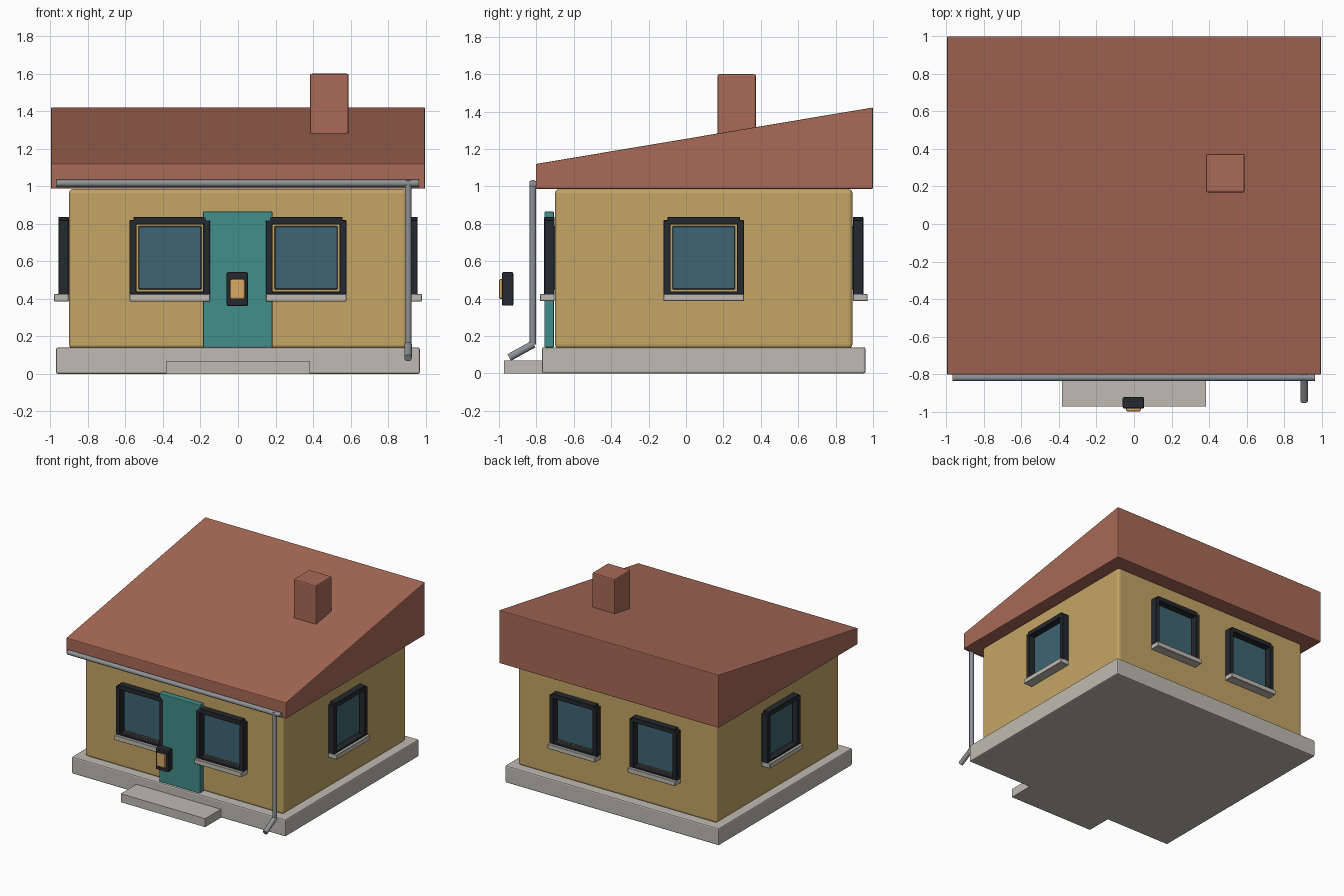
import bpy, bmesh
from math import pi
from mathutils import Vector, Matrix

if "Cube" in bpy.data.objects:
    bpy.data.objects.remove(bpy.data.objects["Cube"])


def material(name, hexcode):
    srgb = [int(hexcode[i:i + 2], 16) / 255 for i in (0, 2, 4)]
    m = bpy.data.materials.new(name)
    m.diffuse_color = [((c + 0.055) / 1.055) ** 2.4 for c in srgb] + [1]
    m.use_nodes = True
    m.node_tree.nodes["Principled BSDF"].inputs["Base Color"].default_value = m.diffuse_color
    return m


TILE = material("terracotta", "A86A57")
BRICK = material("chimney_brick", "A86A57")
PLASTER = material("plaster", "C4A565")
STONE = material("stone", "BFBBB2")
TEAL = material("door_teal", "418E8A")
GLASS = material("glass", "3E6573")
DARK = material("dark_frame", "25292E")
METAL = material("metal", "8E9194")
GLOW = material("lamp_glow", "D8A866")


def finish(name, bm, mat, bevel=0.0, segments=2, matrix=None):
    bmesh.ops.recalc_face_normals(bm, faces=bm.faces)
    mesh = bpy.data.meshes.new(name)
    bm.to_mesh(mesh)
    bm.free()
    ob = bpy.data.objects.new(name, mesh)
    bpy.context.collection.objects.link(ob)
    mesh.materials.append(mat)
    if matrix:
        ob.matrix_world = matrix
    if bevel:
        b = ob.modifiers.new("bevel", 'BEVEL')
        b.width, b.segments, b.limit_method = bevel, segments, 'ANGLE'
    return ob


def box(name, x, y, z, mat, bevel=0.0, segments=2, matrix=None):
    """Box from (min, max) ranges."""
    bm = bmesh.new()
    bmesh.ops.create_cube(bm, size=1)
    for v in bm.verts:
        v.co = [(r[0] + r[1]) / 2 + c * (r[1] - r[0]) for r, c in zip((x, y, z), v.co)]
    return finish(name, bm, mat, bevel, segments, matrix)


def pipe(name, a, b, radius):
    a, b = Vector(a), Vector(b)
    bm = bmesh.new()
    bmesh.ops.create_cone(bm, cap_ends=True, segments=16, radius1=radius,
                          radius2=radius, depth=(b - a).length)
    for f in bm.faces:
        f.smooth = len(f.verts) == 4
    for e in bm.edges:
        e.smooth = all(f.smooth for f in e.link_faces)
    rot = (b - a).to_track_quat('Z', 'Y').to_matrix().to_4x4()
    return finish(name, bm, METAL, matrix=Matrix.Translation((a + b) / 2) @ rot)


# Foundation, step and walls
box("foundation", (-0.97, 0.97), (-0.77, 0.96), (0, 0.14), STONE, 0.01)
box("front_step", (-0.383, 0.383), (-0.972, -0.76), (0, 0.07), STONE)
box("walls", (-0.9, 0.9), (-0.70, 0.89), (0.135, 0.985), PLASTER, 0.02, 3)

# Sloping wedge roof
bm = bmesh.new()
profile = [(-0.803, 0.987), (1.0, 0.987), (1.0, 1.422), (-0.803, 1.12)]
face = bm.faces.new([bm.verts.new((-0.997, y, z)) for y, z in profile])
ext = bmesh.ops.extrude_face_region(bm, geom=[face])["geom"]
bmesh.ops.translate(bm, vec=(1.994, 0, 0),
                    verts=[v for v in ext if isinstance(v, bmesh.types.BMVert)])
finish("roof", bm, TILE, 0.006)
box("chimney", (0.384, 0.59), (0.168, 0.374), (1.15, 1.60), BRICK, 0.01)

# Door and porch lamp
box("door", (-0.186, 0.184), (-0.757, -0.706), (0.14, 0.865), TEAL, 0.005)
box("lamp_body", (-0.06, 0.054), (-0.984, -0.923), (0.362, 0.542), DARK, 0.008)
box("lamp_glass", (-0.042, 0.036), (-1.0, -0.96), (0.398, 0.505), GLOW, 0.008)


def window(name, x, y, angle):
    """Window facing -y in its own frame, origin on the wall surface."""
    m = Matrix.Translation((x, y, 0)) @ Matrix.Rotation(angle, 4, 'Z')
    box(name + "_glass", (-0.168, 0.168), (-0.02, 0.01), (0.45, 0.788), GLASS, 0.004, 1, m)
    depth = (-0.058, -0.002)
    for side, s in (("left", -1), ("right", 1)):
        box(f"{name}_jamb_{side}", sorted((s * 0.178, s * 0.215)), depth,
            (0.42, 0.82), DARK, 0.003, 1, m)
    box(name + "_lintel", (-0.195, 0.195), depth, (0.797, 0.836), DARK, 0.003, 1, m)
    box(name + "_bottom_rail", (-0.195, 0.195), depth, (0.41, 0.438), DARK, 0.003, 1, m)
    box(name + "_sill", (-0.215, 0.215), (-0.08, -0.002), (0.386, 0.425), STONE, 0.003, 1, m)


# Two windows front and back, one on each side
for side, s in (("left", -1), ("right", 1)):
    window("front_window_" + side, s * 0.363, -0.70, 0)
    window("back_window_" + side, s * 0.363, 0.89, pi)
    window("side_window_" + side, s * 0.9, 0.095, s * pi / 2)

# Gutter and downpipe with angled spout
pipe("gutter", (-0.968, -0.819, 1.016), (0.965, -0.819, 1.016), 0.019)
pipe("downpipe", (0.907, -0.819, 0.155), (0.907, -0.819, 1.03), 0.018)
pipe("downpipe_spout", (0.907, -0.815, 0.157), (0.907, -0.945, 0.085), 0.02)
